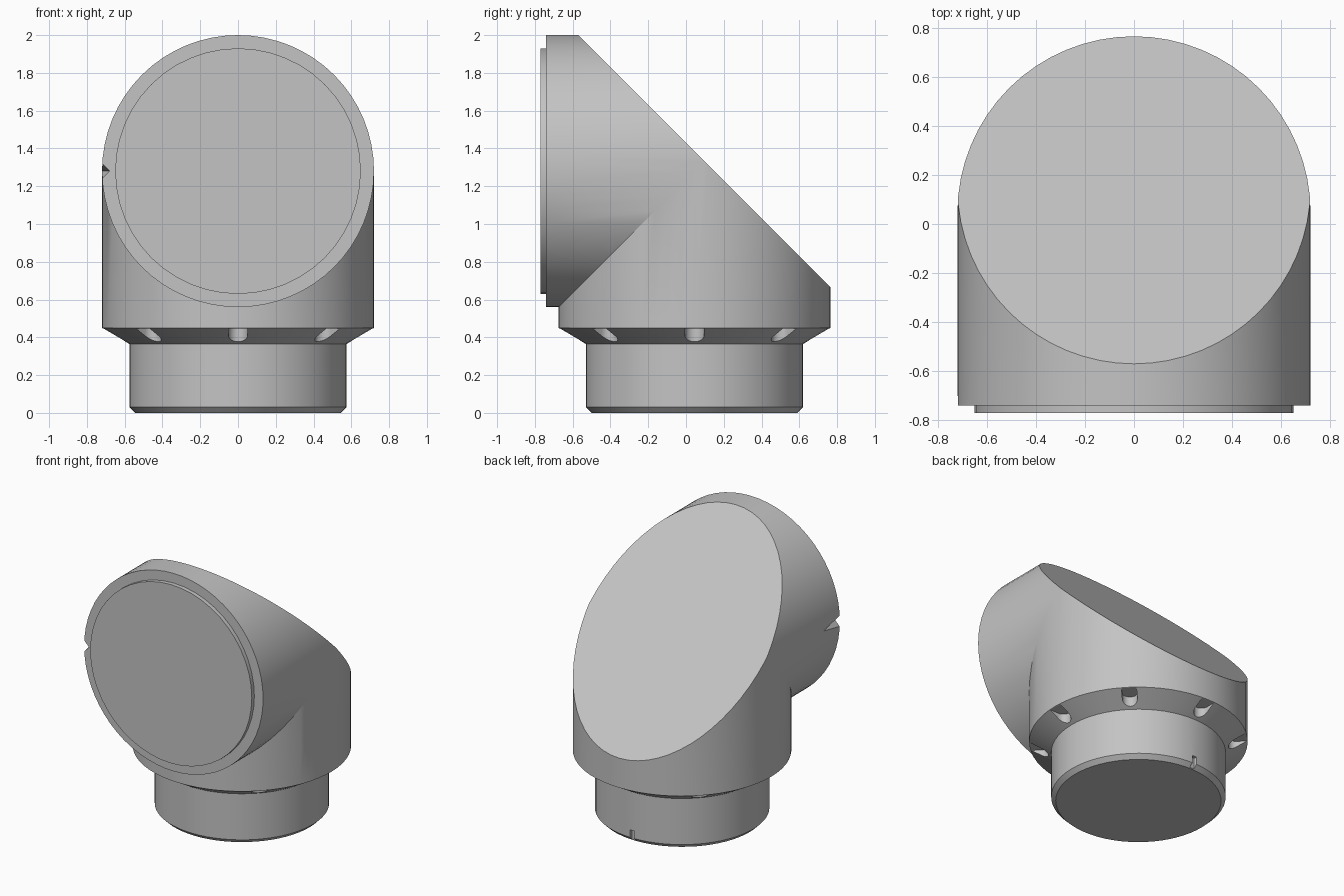
import bpy, bmesh, math
from mathutils import Matrix, Vector

cube = bpy.data.objects.get("Cube")
if cube:
    bpy.data.objects.remove(cube)

SEGMENTS = 64
RADIUS = 0.72
AXIS_Y = 0.045       # vertical tube axis
AXIS_Z = 1.28        # horizontal tube axis
FRONT_Y = -0.74

grey = bpy.data.materials.new("light grey")
grey.use_nodes = True
colour = (0.55, 0.55, 0.55, 1)
grey.diffuse_color = colour
grey.node_tree.nodes["Principled BSDF"].inputs["Base Color"].default_value = colour


def make_object(name, bm):
    bmesh.ops.recalc_face_normals(bm, faces=bm.faces)
    mesh = bpy.data.meshes.new(name)
    bm.to_mesh(mesh)
    bm.free()
    mesh.materials.append(grey)
    obj = bpy.data.objects.new(name, mesh)
    bpy.context.collection.objects.link(obj)
    return obj


def activate(obj):
    bpy.ops.object.select_all(action='DESELECT')
    obj.select_set(True)
    bpy.context.view_layer.objects.active = obj


def tube(bm, profile, place):
    """Revolve (radius, height) pairs, capping only the first ring."""
    rings = []
    for radius, height in profile:
        ring = []
        for i in range(SEGMENTS):
            a = math.tau * i / SEGMENTS
            ring.append(bm.verts.new(place(radius * math.cos(a), radius * math.sin(a), height)))
        rings.append(ring)
    bm.faces.new(rings[0])
    for low, high in zip(rings, rings[1:]):
        for i in range(SEGMENTS):
            j = (i + 1) % SEGMENTS
            bm.faces.new((low[i], low[j], high[j], high[i]))


def slice_off(bm, point, normal):
    bmesh.ops.bisect_plane(bm, geom=bm.verts[:] + bm.edges[:] + bm.faces[:], dist=1e-6,
                           plane_co=point, plane_no=normal, clear_outer=True)


def cut(target, bm):
    cutter = make_object("cutter", bm)
    cutter.hide_render = True
    mod = target.modifiers.new("cut", 'BOOLEAN')
    mod.operation = 'DIFFERENCE'
    mod.solver = 'EXACT'
    mod.object = cutter
    activate(target)
    bpy.ops.object.modifier_apply(modifier=mod.name)
    bpy.data.objects.remove(cutter)


def upright(x, y, h):
    return (x, AXIS_Y + y, h)


def forward(x, y, h):
    return (x, h, AXIS_Z + y)


# Two tubes mitred together as an elbow, with the outer corner cut flat
mitre = (0, AXIS_Y, AXIS_Z)
slope = (0, 0, 1.43)
body_bm = bmesh.new()
tube(body_bm, [(0.545, 0), (0.575, 0.03), (0.575, 0.365), (RADIUS, 0.45), (RADIUS, 2.4)], upright)
slice_off(body_bm, mitre, (0, -1, 1))
head_bm = bmesh.new()
tube(head_bm, [(RADIUS, FRONT_Y), (RADIUS, 1.2)], forward)
slice_off(head_bm, mitre, (0, 1, -1))
temp = bpy.data.meshes.new("temp")
head_bm.to_mesh(temp)
head_bm.free()
body_bm.from_mesh(temp)
bpy.data.meshes.remove(temp)
bmesh.ops.remove_doubles(body_bm, verts=body_bm.verts, dist=1e-4)
slice_off(body_bm, slope, (0, 1, 1))
bmesh.ops.remove_doubles(body_bm, verts=body_bm.verts, dist=1e-4)
rim = [e for e in body_bm.edges if e.is_boundary]
bmesh.ops.holes_fill(body_bm, edges=rim, sides=0)
body = make_object("elbow_body", body_bm)

# Eight round-ended slots under the collar
slots = bmesh.new()
for i in range(8):
    turn = Matrix.Translation((0, AXIS_Y, 0)) @ Matrix.Rotation(i * math.pi / 4, 4, 'Z')
    outline = [(0.8, -0.05), (0.8, 0.05)]
    for k in range(13):
        a = math.pi / 2 + math.pi * k / 12
        outline.append((0.645 + 0.05 * math.cos(a), 0.05 * math.sin(a)))
    base = slots.faces.new([slots.verts.new(turn @ Vector((x, y, 0.34))) for x, y in outline])
    up = bmesh.ops.extrude_face_region(slots, geom=[base])["geom"]
    bmesh.ops.translate(slots, vec=(0, 0, 0.108),
                        verts=[v for v in up if isinstance(v, bmesh.types.BMVert)])
cut(body, slots)

# Tapered pointer notch on the side of the head
notch = bmesh.new()
bmesh.ops.create_cone(notch, cap_ends=True, segments=4, radius1=0.045, radius2=0.002, depth=0.2,
                      matrix=Matrix.Translation((-RADIUS, FRONT_Y + 0.08, AXIS_Z))
                      @ Matrix.Rotation(-math.pi / 2, 4, 'X'))
cut(body, notch)

# Small key notch at the back of the neck
key = bmesh.new()
bmesh.ops.create_cube(key, size=1, matrix=Matrix.Translation((0, AXIS_Y + 0.575, 0.04))
                      @ Matrix.Diagonal((0.035, 0.05, 0.09, 1)))
cut(body, key)

# Raised front lid
lid_bm = bmesh.new()
bmesh.ops.create_cone(lid_bm, cap_ends=True, segments=48, radius1=0.65, radius2=0.65, depth=0.04,
                      matrix=Matrix.Translation((0, FRONT_Y - 0.01, AXIS_Z))
                      @ Matrix.Rotation(math.pi / 2, 4, 'X'))
lid = make_object("front_lid", lid_bm)

for part in (body, lid):
    activate(part)
    bpy.ops.object.shade_smooth_by_angle(angle=math.radians(25))
